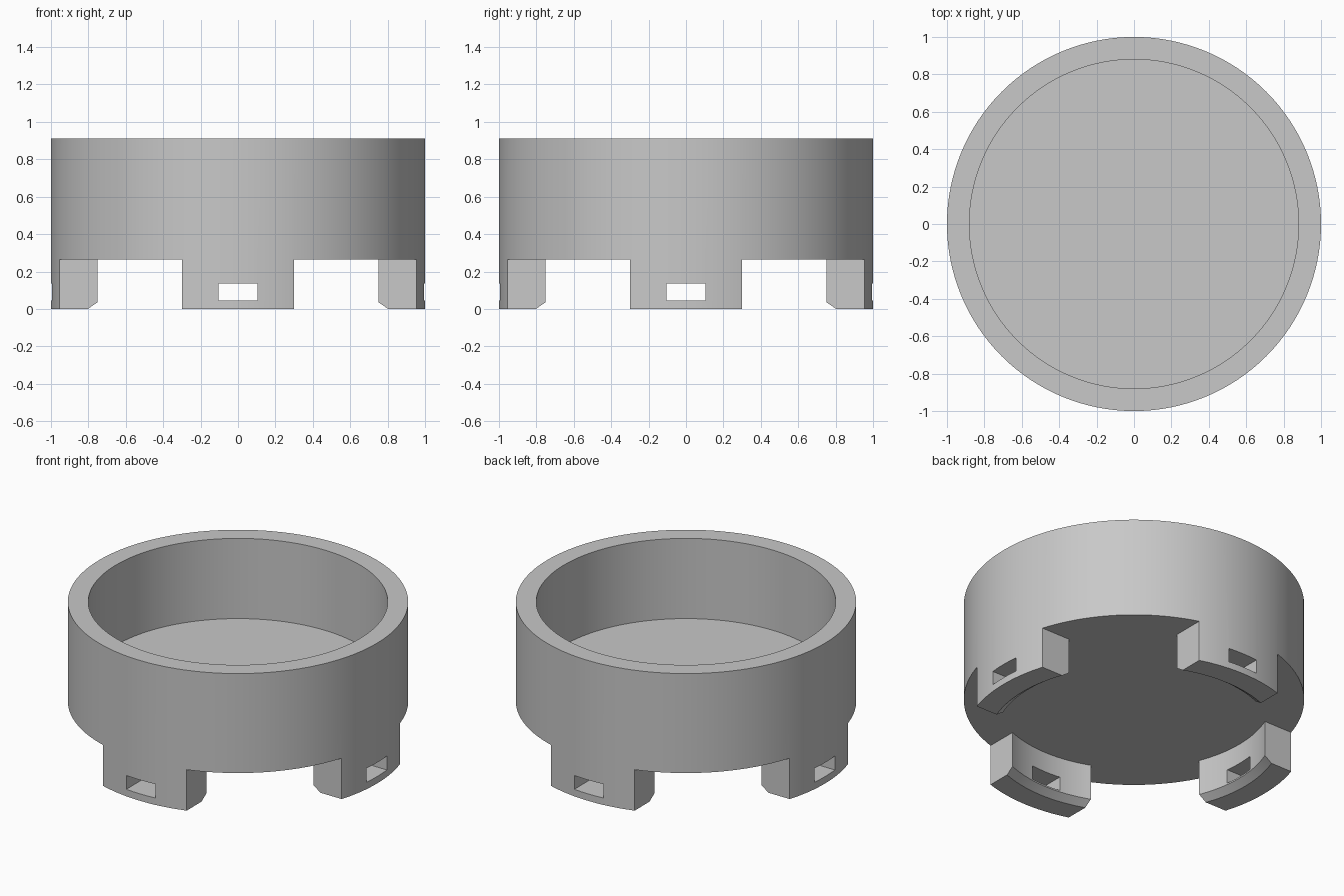
import bpy
import bmesh
import math
from mathutils import Matrix, Vector

if "Cube" in bpy.data.objects:
    bpy.data.objects.remove(bpy.data.objects["Cube"])

HEIGHT = 0.91
FLOOR_TOP = 0.39
FLOOR_BOTTOM = 0.265
FOOT_HALF_WIDTH = 0.3
SEGMENTS = 128

gray = bpy.data.materials.new("plain gray")
gray.use_nodes = True
color = (0.58, 0.58, 0.58, 1)
gray.diffuse_color = color
gray.node_tree.nodes["Principled BSDF"].inputs["Base Color"].default_value = color


def make_object(name, bm):
    bmesh.ops.recalc_face_normals(bm, faces=bm.faces)
    mesh = bpy.data.meshes.new(name)
    bm.to_mesh(mesh)
    bm.free()
    obj = bpy.data.objects.new(name, mesh)
    bpy.context.collection.objects.link(obj)
    mesh.materials.append(gray)
    return obj


def add_box(bm, low, high):
    low, high = Vector(low), Vector(high)
    size = Matrix.Diagonal((*(high - low), 1))
    bmesh.ops.create_cube(bm, size=1, matrix=Matrix.Translation((low + high) / 2) @ size)


# Cup with a full skirt, turned from its half section (radius, height)
section = [(0, FLOOR_TOP), (0.88, FLOOR_TOP), (0.88, HEIGHT), (1, HEIGHT), (1, 0),
           (0.857, 0), (0.81, 0.035), (0.81, FLOOR_BOTTOM), (0, FLOOR_BOTTOM)]
bm = bmesh.new()
verts = [bm.verts.new((r, 0, z)) for r, z in section]
edges = [bm.edges.new(pair) for pair in zip(verts, verts[1:])]
bmesh.ops.spin(bm, geom=verts + edges, axis=(0, 0, 1), cent=(0, 0, 0),
               angle=math.tau, steps=SEGMENTS, use_duplicate=False)
bmesh.ops.remove_doubles(bm, verts=bm.verts, dist=0.0001)
cup = make_object("cup_with_feet", bm)

# Corner blocks that cut the skirt into four feet
bm = bmesh.new()
for sx in (-1, 1):
    for sy in (-1, 1):
        corners = [(s * FOOT_HALF_WIDTH, s * 1.2) for s in (sx, sy)]
        (x0, x1), (y0, y1) = [sorted(c) for c in corners]
        add_box(bm, (x0, y0, -0.1), (x1, y1, FLOOR_BOTTOM))
gaps = make_object("gap_cutter", bm)

# Small rectangular slot through each foot
bm = bmesh.new()
for s in (-1, 1):
    near, far = sorted((s * 0.6, s * 1.2))
    add_box(bm, (-0.105, near, 0.045), (0.105, far, 0.135))
    add_box(bm, (near, -0.105, 0.045), (far, 0.105, 0.135))
slots = make_object("slot_cutter", bm)

for cutter in (gaps, slots):
    cutter.hide_render = True
    cut = cup.modifiers.new(cutter.name, 'BOOLEAN')
    cut.operation = 'DIFFERENCE'
    cut.solver = 'EXACT'
    cut.object = cutter

# Apply the cuts and drop the cutters
depsgraph = bpy.context.evaluated_depsgraph_get()
result = bpy.data.meshes.new_from_object(cup.evaluated_get(depsgraph))
cup.modifiers.clear()
cup.data = result
for cutter in (gaps, slots):
    bpy.data.objects.remove(cutter)
result.materials.clear()
result.materials.append(gray)
for face in result.polygons:
    face.material_index = 0

bpy.ops.object.select_all(action='DESELECT')
cup.select_set(True)
bpy.context.view_layer.objects.active = cup
bpy.ops.object.shade_smooth_by_angle(angle=math.radians(20))
